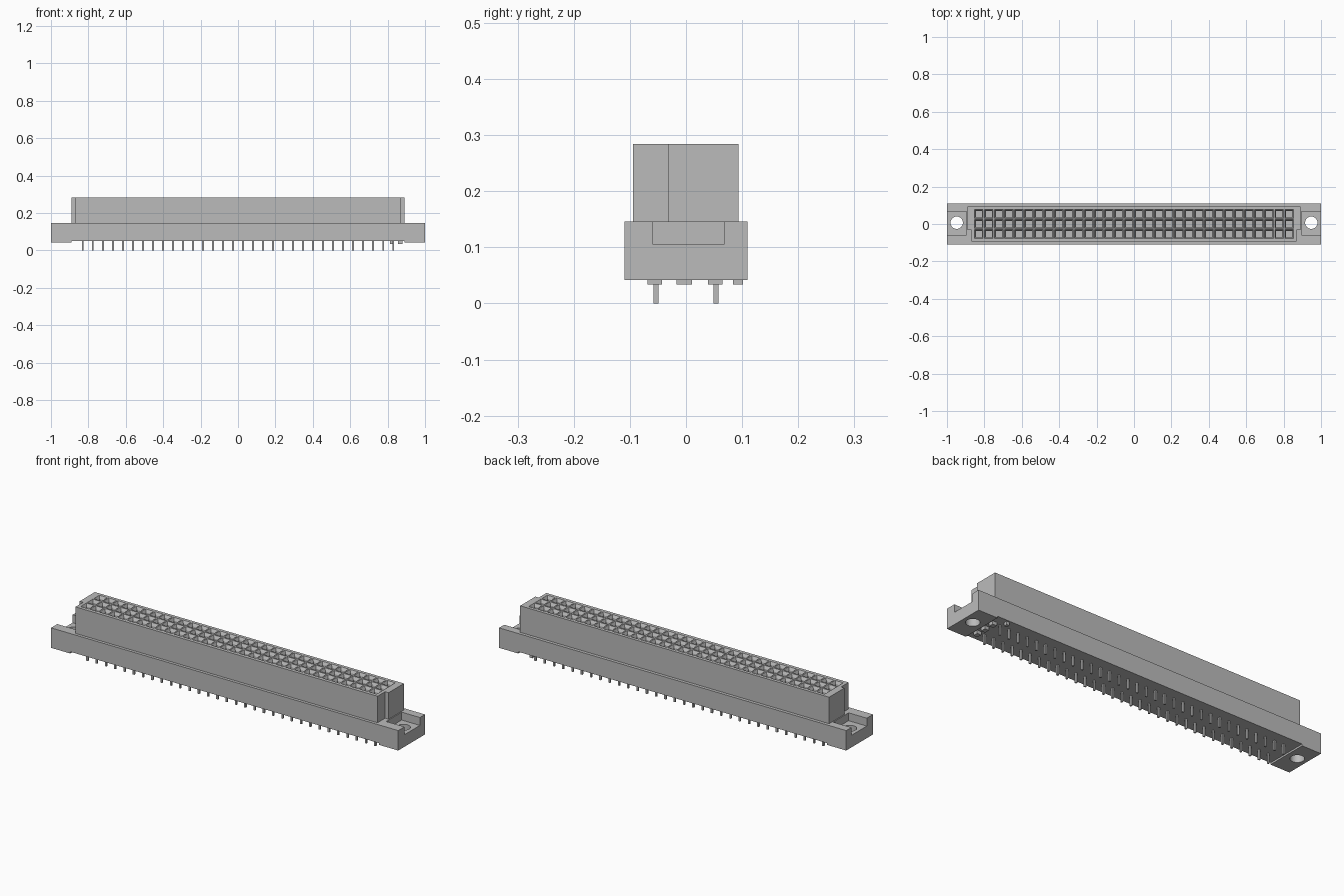
import bpy, bmesh
from mathutils import Matrix, Vector

cube = bpy.data.objects.get("Cube")
if cube:
    bpy.data.objects.remove(cube)

grey = bpy.data.materials.new("light grey")
grey.use_nodes = True
grey.diffuse_color = (0.5, 0.5, 0.5, 1)
grey.node_tree.nodes["Principled BSDF"].inputs["Base Color"].default_value = (0.5, 0.5, 0.5, 1)

PITCH, COLS, ROWS = 0.0535, 32, 3
BOTTOM, SHOULDER, TOP = 0.042, 0.146, 0.284
UNDERSIDE = 0.051


def add_box(bm, x0, x1, y0, y1, z0, z1):
    lo, hi = Vector((x0, y0, z0)), Vector((x1, y1, z1))
    size = hi - lo
    bmesh.ops.create_cube(bm, size=1, matrix=Matrix.Translation((lo + hi) / 2) @ Matrix.Diagonal((*size, 1)))


def finish(name, bm):
    mesh = bpy.data.meshes.new(name)
    bm.to_mesh(mesh)
    bm.free()
    mesh.materials.append(grey)
    obj = bpy.data.objects.new(name, mesh)
    bpy.context.collection.objects.link(obj)
    return obj


def cut(obj, cutter):
    mod = obj.modifiers.new("cut", "BOOLEAN")
    mod.operation, mod.solver, mod.object = "DIFFERENCE", "EXACT", cutter
    bpy.context.view_layer.objects.active = obj
    bpy.ops.object.modifier_apply(modifier=mod.name)
    bpy.data.objects.remove(cutter)


# Mounting base with open end slots, screw holes and a raised underside
bm = bmesh.new()
add_box(bm, -1, 1, -0.11, 0.11, BOTTOM, SHOULDER)
base = finish("mounting_base", bm)

bm = bmesh.new()
add_box(bm, -0.89, 0.89, -0.2, 0.2, 0, UNDERSIDE)
for s in (-1, 1):
    xs = sorted((s * 0.895, s * 1.1))
    add_box(bm, *xs, -0.059, 0.068, 0.105, 0.2)
cut(base, finish("slot_cutter", bm))

bm = bmesh.new()
for s in (-1, 1):
    bmesh.ops.create_cone(bm, cap_ends=True, segments=32, radius1=0.033, radius2=0.033,
                          depth=0.4, matrix=Matrix.Translation((s * 0.948, 0.007, 0.1)))
cut(base, finish("hole_cutter", bm))
bpy.ops.object.select_all(action="DESELECT")
base.select_set(True)
bpy.context.view_layer.objects.active = base
bpy.ops.object.shade_smooth_by_angle()

# Socket block: a grid whose inner cells become funnel-shaped sockets
bm = bmesh.new()
half_x, half_y = COLS * PITCH / 2, ROWS * PITCH / 2
xs = [-0.87] + [-half_x + i * PITCH for i in range(COLS + 1)] + [0.87]
ys = [-0.0945] + [-half_y + i * PITCH for i in range(ROWS + 1)] + [0.0935]
grid = [[bm.verts.new((x, y, TOP)) for y in ys] for x in xs]
cells = []
for i in range(len(xs) - 1):
    for j in range(len(ys) - 1):
        face = bm.faces.new((grid[i][j], grid[i + 1][j], grid[i + 1][j + 1], grid[i][j + 1]))
        if 0 < i <= COLS and 0 < j <= ROWS:
            cells.append(face)
rim = [e for e in bm.edges if e.is_boundary]
skirt = bmesh.ops.extrude_edge_only(bm, edges=rim)["geom"]
for v in skirt:
    if isinstance(v, bmesh.types.BMVert):
        v.co.z = SHOULDER
bmesh.ops.recalc_face_normals(bm, faces=bm.faces)
if cells[0].normal.z < 0:
    bmesh.ops.reverse_faces(bm, faces=bm.faces)
bmesh.ops.inset_individual(bm, faces=cells, thickness=0.005)
bmesh.ops.inset_individual(bm, faces=cells, thickness=0.011, depth=-0.014)
# Straight contact wells below the funnels
wells = bmesh.ops.extrude_discrete_faces(bm, faces=cells)["faces"]
for face in wells:
    for v in face.verts:
        v.co.z -= 0.09
finish("socket_block", bm)

# Polarising ribs on both ends of the block
bm = bmesh.new()
for s in (-1, 1):
    add_box(bm, *sorted((s * 0.87, s * 0.89)), -0.032, 0.0935, SHOULDER, TOP)
finish("end_ribs", bm)

# Two outer rows of solder pins
bm = bmesh.new()
for i in range(COLS):
    x = (i - (COLS - 1) / 2) * PITCH
    for y in (-PITCH, PITCH):
        add_box(bm, x - 0.0045, x + 0.0045, y - 0.0045, y + 0.0045, 0, UNDERSIDE + 0.005)
finish("solder_pins", bm)

# Small raised marker pads under the left end
bm = bmesh.new()
for x, y, w, d in ((0.868, -0.056, 0.012, 0.013), (0.868, -0.003, 0.012, 0.014),
                   (0.868, 0.052, 0.012, 0.013), (0.822, 0.093, 0.008, 0.009)):
    add_box(bm, x - w, x + w, y - d, y + d, 0.034, UNDERSIDE + 0.002)
finish("marker_pads", bm)
